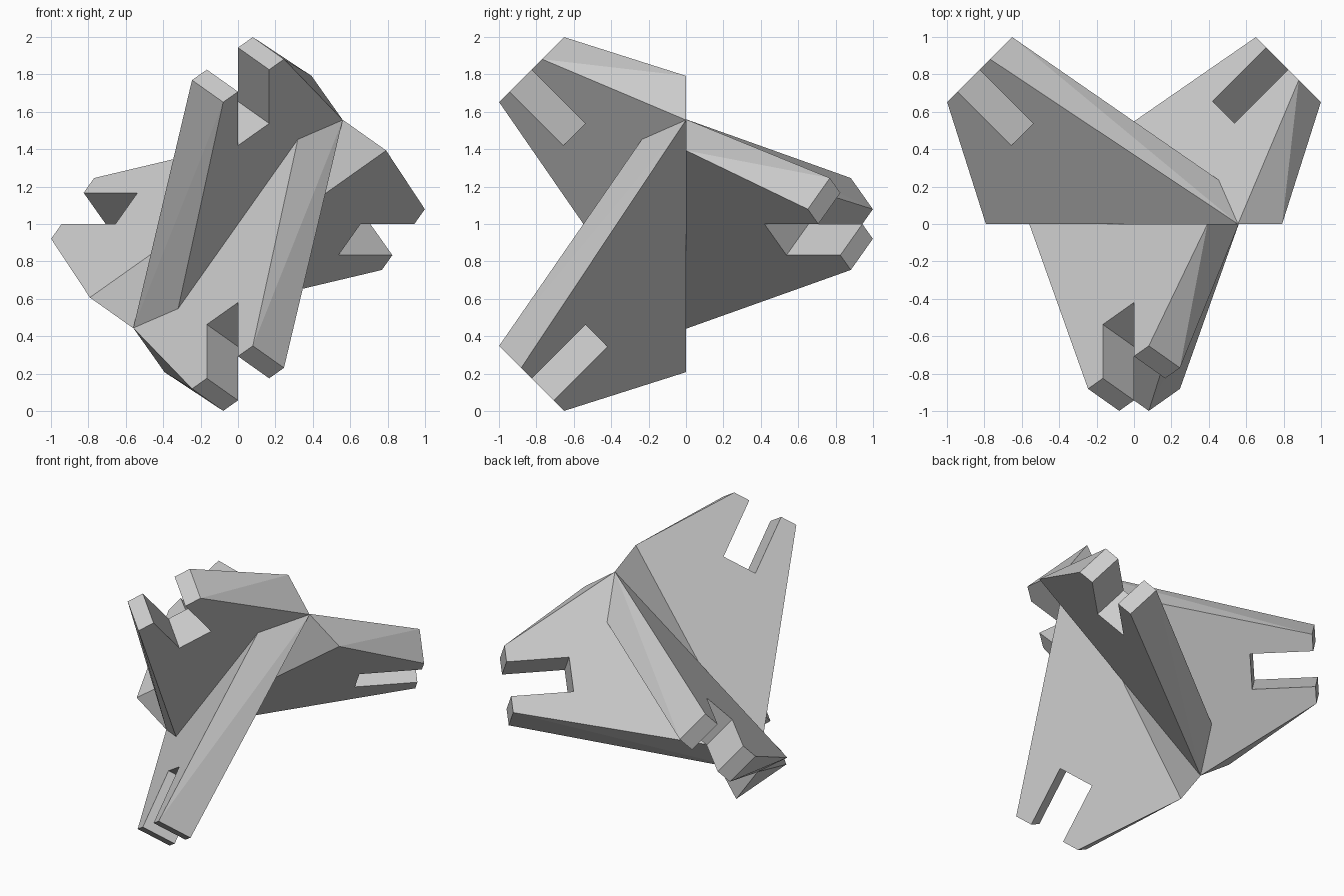
import bpy, bmesh
from math import sqrt
from mathutils import Matrix, Vector

if "Cube" in bpy.data.objects:
    bpy.data.objects.remove(bpy.data.objects["Cube"])

T = 1 / 6          # half thickness parameter of a plate, also half slot width
TIP, SLOT = 1.167, 0.76


def plate_point(s, u, d):
    """Plate frame (s across, u outward, d through) to model axes."""
    x, v = (s + d) / 2, (s - d) / 2
    return Vector((x, (v - u) / sqrt(2), (v + u) / sqrt(2)))


def hull_object(name, points):
    bm = bmesh.new()
    for p in points:
        bm.verts.new(p)
    bmesh.ops.convex_hull(bm, input=bm.verts[:])
    bmesh.ops.dissolve_limit(bm, angle_limit=0.02, verts=bm.verts[:], edges=bm.edges[:])
    bmesh.ops.recalc_face_normals(bm, faces=bm.faces[:])
    mesh = bpy.data.meshes.new(name)
    bm.to_mesh(mesh)
    bm.free()
    ob = bpy.data.objects.new(name, mesh)
    bpy.context.collection.objects.link(ob)
    return ob


# Tapered plate: square-cut tip, wide root lying on the y = 0 plane
tip = [plate_point(s, TIP, d) for s in (-0.325, 0.325) for d in (-T, T)]
root = [Vector((x, 0, z)) for x, z in ((0.393, 0.792), (0.56, 0.556), (-0.56, -0.556))]
root.append(Vector((-0.32, -0.2357, -0.4525)))
wing = hull_object("upper_front_wing", tip + root)

# Slot through the tip
cutter = hull_object("slot_cutter", [plate_point(s, u, d) for s in (-T, T)
                                     for u in (SLOT, 1.5) for d in (-0.6, 0.6)])
cutter.hide_render = True
cut = wing.modifiers.new("slot", 'BOOLEAN')
cut.operation, cut.solver, cut.object = 'DIFFERENCE', 'EXACT', cutter
bpy.context.view_layer.update()
deps = bpy.context.evaluated_depsgraph_get()
slotted = bpy.data.meshes.new_from_object(wing.evaluated_get(deps))
wing.modifiers.clear()
wing.data = slotted
bpy.data.objects.remove(cutter)

# Half-turn copies about the y axis and the two diagonals
turns = {
    "lower_front_wing": ((-1, 0, 0), (0, 1, 0), (0, 0, -1)),
    "right_back_wing": ((0, 0, 1), (0, -1, 0), (1, 0, 0)),
    "left_back_wing": ((0, 0, -1), (0, -1, 0), (-1, 0, 0)),
}
wings = [wing]
for name, rows in turns.items():
    mesh = slotted.copy()
    mesh.transform(Matrix(rows).to_4x4())
    ob = bpy.data.objects.new(name, mesh)
    bpy.context.collection.objects.link(ob)
    wings.append(ob)

# Stand on the ground
for ob in wings:
    ob.data.transform(Matrix.Translation((0, 0, 1)))
